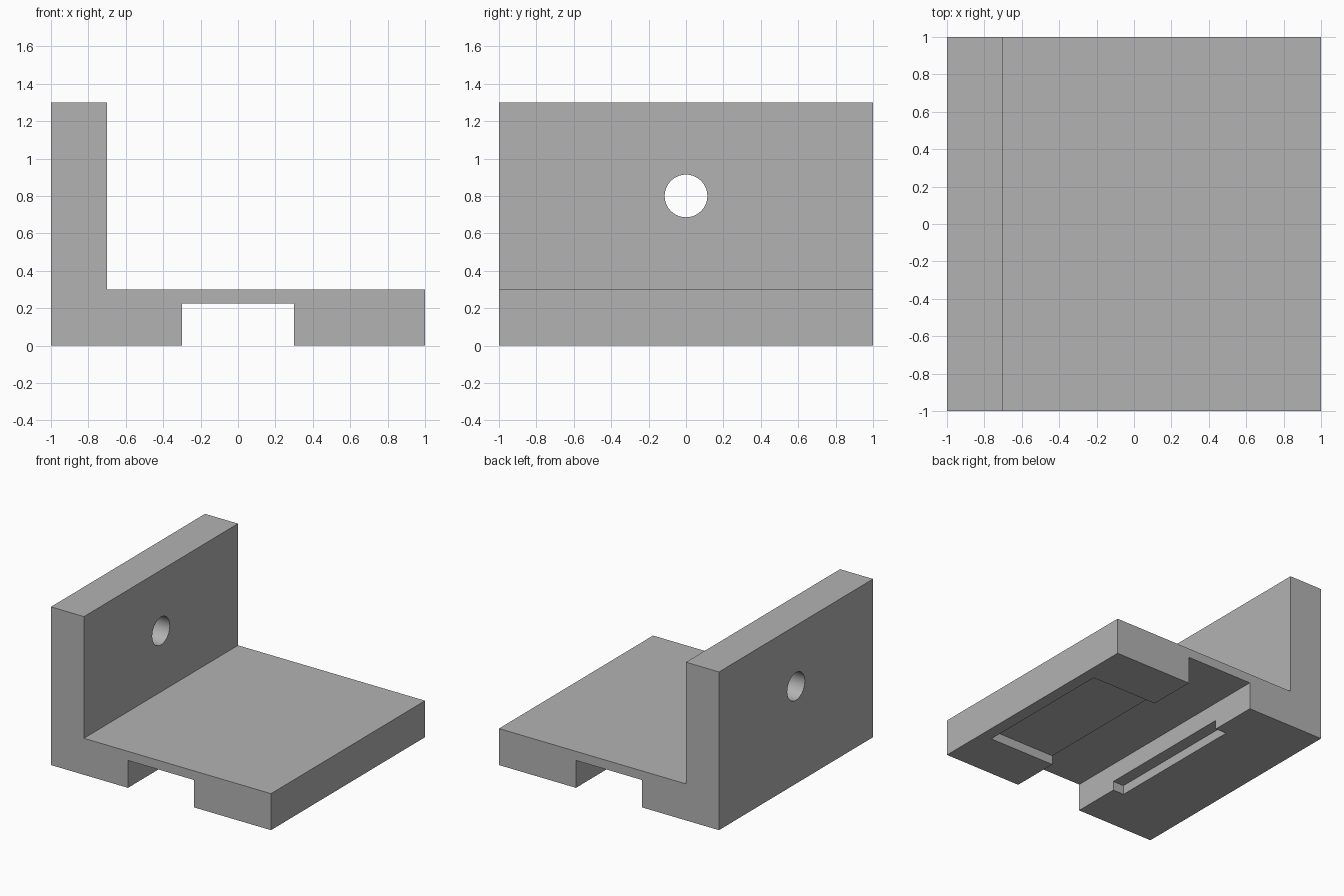
import bpy
import bmesh
import math

cube = bpy.data.objects.get("Cube")
if cube:
    bpy.data.objects.remove(cube, do_unlink=True)

grey = bpy.data.materials.new("plain grey")
grey.use_nodes = True
colour = (0.45, 0.45, 0.45, 1)
grey.diffuse_color = colour
grey.node_tree.nodes["Principled BSDF"].inputs["Base Color"].default_value = colour


def subtract(target, cutter):
    """Cut one object out of another and discard the cutter."""
    cutter.hide_render = True
    mod = target.modifiers.new("cut", "BOOLEAN")
    mod.operation = "DIFFERENCE"
    mod.solver = "EXACT"
    mod.object = cutter
    bpy.ops.object.select_all(action="DESELECT")
    bpy.context.view_layer.objects.active = target
    target.select_set(True)
    bpy.ops.object.modifier_apply(modifier=mod.name)
    bpy.data.objects.remove(cutter, do_unlink=True)


# Angle bracket: L-shaped end profile with a channel under the base
profile = [(-1, 0), (-0.3, 0), (-0.3, 0.225), (0.3, 0.225), (0.3, 0),
           (1, 0), (1, 0.3), (-0.7, 0.3), (-0.7, 1.3), (-1, 1.3)]
bm = bmesh.new()
end = bm.faces.new([bm.verts.new((x, -1, z)) for x, z in profile])
side = bmesh.ops.extrude_face_region(bm, geom=[end])["geom"]
bmesh.ops.translate(bm, vec=(0, 2, 0),
                    verts=[v for v in side if isinstance(v, bmesh.types.BMVert)])
bmesh.ops.recalc_face_normals(bm, faces=bm.faces)
mesh = bpy.data.meshes.new("angle_bracket")
bm.to_mesh(mesh)
bm.free()
mesh.materials.append(grey)
bracket = bpy.data.objects.new("angle_bracket", mesh)
bpy.context.collection.objects.link(bracket)

# Shallow rectangular recess across both rails of the underside
bpy.ops.mesh.primitive_cube_add(size=1, location=(0.25, 0, 0))
recess = bpy.context.object
recess.name = "recess_cutter"
recess.scale = (1.3, 1.2, 0.15)
subtract(bracket, recess)

# Round hole through the upright wall
bpy.ops.mesh.primitive_cylinder_add(vertices=64, radius=0.114, depth=0.6,
                                    location=(-0.85, 0, 0.8),
                                    rotation=(0, math.pi / 2, 0))
hole = bpy.context.object
hole.name = "hole_cutter"
subtract(bracket, hole)

bpy.ops.object.shade_smooth_by_angle(angle=math.radians(30))
